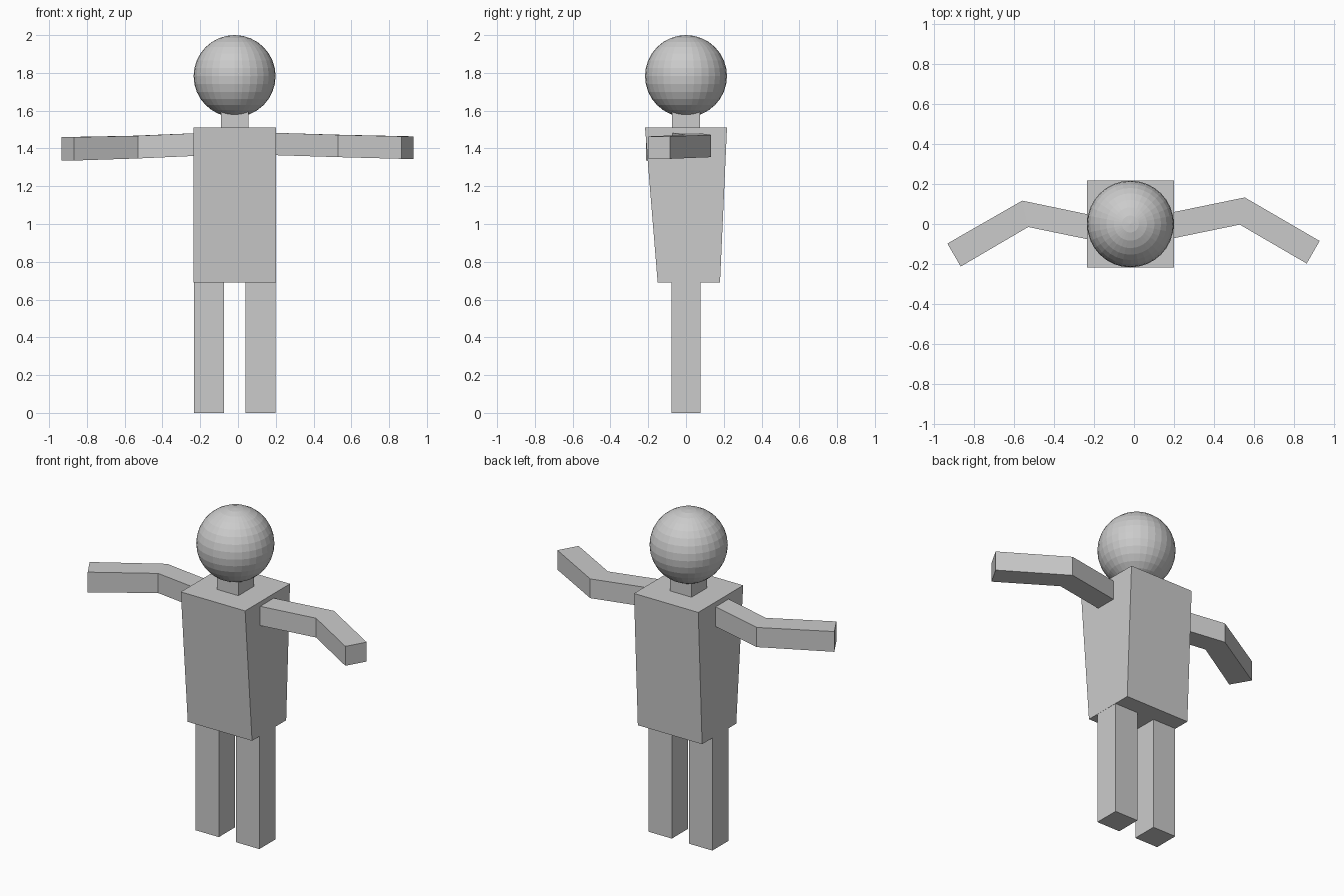
import bpy, bmesh

if "Cube" in bpy.data.objects:
    bpy.data.objects.remove(bpy.data.objects["Cube"])

grey = bpy.data.materials.new("light grey")
grey.diffuse_color = (0.6, 0.6, 0.6, 1)
grey.use_nodes = True
grey.node_tree.nodes["Principled BSDF"].inputs["Base Color"].default_value = grey.diffuse_color


def make_object(name, bm):
    bmesh.ops.recalc_face_normals(bm, faces=bm.faces)
    mesh = bpy.data.meshes.new(name)
    bm.to_mesh(mesh)
    bm.free()
    mesh.materials.append(grey)
    obj = bpy.data.objects.new(name, mesh)
    bpy.context.collection.objects.link(obj)
    return obj


def loft(name, rings):
    """Skin a chain of four-cornered rings and cap both ends."""
    bm = bmesh.new()
    loops = [[bm.verts.new(p) for p in ring] for ring in rings]
    for a, b in zip(loops, loops[1:]):
        for i in range(4):
            j = (i + 1) % 4
            bm.faces.new((a[i], a[j], b[j], b[i]))
    bm.faces.new(loops[0])
    bm.faces.new(loops[-1])
    return make_object(name, bm)


def level(x0, x1, y0, y1, z):
    return [(x0, y0, z), (x1, y0, z), (x1, y1, z), (x0, y1, z)]


def upright(name, x0, x1, y0, y1, z0, z1):
    return loft(name, [level(x0, x1, y0, y1, z0), level(x0, x1, y0, y1, z1)])


def arm(name, stations):
    """Each station: front x, front y, back x, back y, bottom z, top z."""
    return loft(name, [[(fx, fy, z0), (bx, by, z0), (bx, by, z1), (fx, fy, z1)]
                       for fx, fy, bx, by, z0, z1 in stations])


# Torso, narrowing front to back towards the hips
loft("torso", [level(-0.235, 0.2, -0.15, 0.18, 0.69),
               level(-0.235, 0.2, -0.217, 0.217, 1.51)])

# Legs and neck
upright("left_leg", -0.233, -0.075, -0.078, 0.078, 0, 0.69)
upright("right_leg", 0.041, 0.199, -0.078, 0.078, 0, 0.69)
upright("neck", -0.09, 0.055, -0.075, 0.075, 1.51, 1.62)

# Arms, bent forward at the elbows
arm("right_arm", [(0.18, -0.075, 0.18, 0.056, 1.365, 1.483),
                  (0.53, -0.003, 0.555, 0.133, 1.354, 1.472),
                  (0.865, -0.198, 0.93, -0.085, 1.345, 1.464)])
arm("left_arm", [(-0.215, -0.08, -0.215, 0.045, 1.361, 1.481),
                 (-0.53, -0.015, -0.56, 0.117, 1.347, 1.467),
                 (-0.868, -0.213, -0.935, -0.098, 1.336, 1.46)])

# Faceted ball head
bm = bmesh.new()
bmesh.ops.create_uvsphere(bm, u_segments=32, v_segments=16, radius=0.217)
bmesh.ops.translate(bm, verts=bm.verts, vec=(-0.018, 0, 1.783))
make_object("head", bm)
